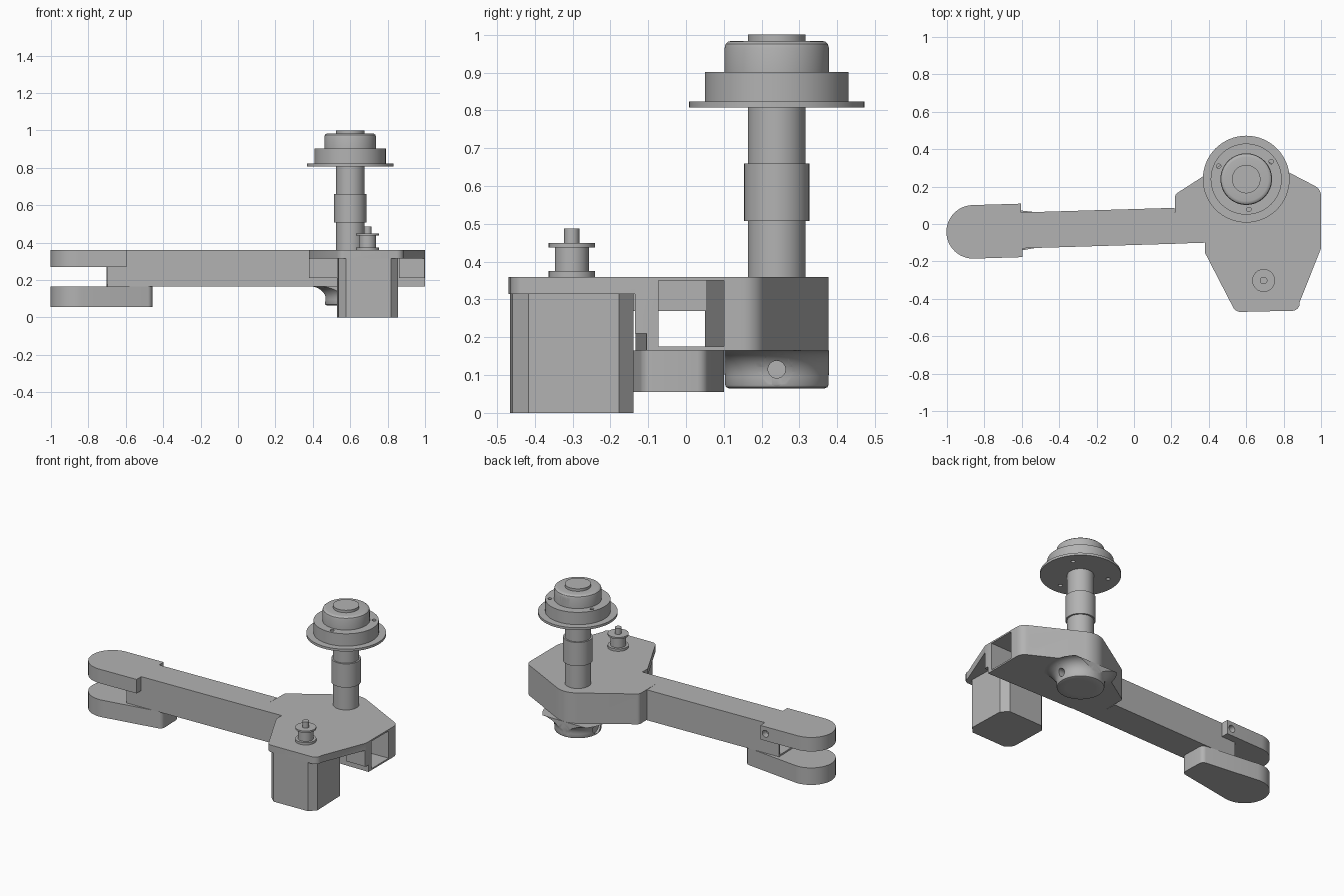
import bpy, bmesh, math
from mathutils import Matrix, Vector

if "Cube" in bpy.data.objects:
    bpy.data.objects.remove(bpy.data.objects["Cube"])

GREY = (0.45, 0.45, 0.45, 1)
metal = bpy.data.materials.new("plain grey metal")
metal.use_nodes = True
metal.diffuse_color = GREY
metal.node_tree.nodes["Principled BSDF"].inputs["Base Color"].default_value = GREY

TILT = 0.03                      # the arm and motor are turned slightly
END = (-0.86, -0.042, 0)         # pivot centre at the arm tip
MOTOR = (0.693, -0.302, 0)
POST = (0.6, 0.24, 0)


def finish(name, bm, origin=(0, 0, 0), turn=0):
    bm.transform(Matrix.Translation(origin) @ Matrix.Rotation(turn, 4, 'Z'))
    bmesh.ops.recalc_face_normals(bm, faces=bm.faces)
    mesh = bpy.data.meshes.new(name)
    bm.to_mesh(mesh)
    bm.free()
    mesh.materials.append(metal)
    ob = bpy.data.objects.new(name, mesh)
    bpy.context.collection.objects.link(ob)
    return ob


def prism(name, pts, z0, z1, origin=(0, 0, 0), turn=0):
    bm = bmesh.new()
    face = bm.faces.new([bm.verts.new((x, y, z0)) for x, y in pts])
    ext = bmesh.ops.extrude_face_region(bm, geom=[face])
    top = [v for v in ext["geom"] if isinstance(v, bmesh.types.BMVert)]
    bmesh.ops.translate(bm, verts=top, vec=(0, 0, z1 - z0))
    return finish(name, bm, origin, turn)


def box(name, x0, x1, y0, y1, z0, z1, origin=(0, 0, 0), turn=0):
    return prism(name, [(x0, y0), (x1, y0), (x1, y1), (x0, y1)], z0, z1, origin, turn)


def lathe(name, profile, origin, steps=64):
    bm = bmesh.new()
    vs = [bm.verts.new((r, 0, z)) for r, z in profile]
    edges = [bm.edges.new(p) for p in zip(vs, vs[1:])]
    bmesh.ops.spin(bm, geom=vs + edges, cent=(0, 0, 0), axis=(0, 0, 1),
                   angle=math.tau, steps=steps)
    bmesh.ops.remove_doubles(bm, verts=bm.verts, dist=1e-5)
    return finish(name, bm, origin)


def rod(p0, p1, r, stretch=1):
    """Round cutter from p0 to p1; stretch widens it along x into a slot."""
    a, b = Vector(p0), Vector(p1)
    bm = bmesh.new()
    bmesh.ops.create_cone(bm, cap_ends=True, segments=32, radius1=r, radius2=r,
                          depth=(b - a).length)
    bm.transform((b - a).to_track_quat('Z', 'Y').to_matrix().to_4x4())
    for v in bm.verts:
        v.co.x += math.copysign((stretch - 1) * r, v.co.x) if stretch > 1 else 0
    return finish("cutter", bm, (a + b) / 2)


def cut(ob, *cutters):
    for c in cutters:
        m = ob.modifiers.new("cut", 'BOOLEAN')
        m.operation, m.solver, m.object = 'DIFFERENCE', 'EXACT', c
        bpy.context.view_layer.objects.active = ob
        bpy.ops.object.modifier_apply(modifier=m.name)
        bpy.data.objects.remove(c)


def arc(cx, cy, r, a0, a1, n=20):
    angles = [math.radians(a0 + (a1 - a0) * i / n) for i in range(n + 1)]
    return [(cx + r * math.cos(a), cy + r * math.sin(a)) for a in angles]


def local(x, y, z, origin=END):
    return Matrix.Translation(origin) @ Matrix.Rotation(TILT, 4, 'Z') @ Vector((x, y, z))


def drill(x, y, r, z0, z1, origin=END):
    return rod(local(x, y, z0, origin), local(x, y, z1, origin), r)


def tube_bore():
    return box("cutter", 0.1, 2, -0.087, 0.087, 0.175, 0.35, END, TILT)


# Bracket: one outline, hollowed for the tube and stepped for the motor
outline = (arc(0.245, 0.145, 0.025, 180, 124, 4)
           + arc(POST[0], POST[1], 0.137, 124, 62)
           + arc(0.94, 0.15, 0.06, 62, 0, 6)
           + [(1.0, -0.13), (0.885, -0.42)]
           + arc(0.845, -0.422, 0.042, -20, -85, 5)
           + arc(0.57, -0.425, 0.045, 268, 208, 5)
           + [(0.38, -0.155), (0.38, -0.1), (0.22, -0.105)])
bracket = prism("bracket", outline, 0.165, 0.36)
cut(bracket,
    box("cutter", 0.1, 1.1, -0.6, -0.135, 0.1, 0.315),
    box("cutter", 0.53, 0.86, -0.6, -0.108, 0.1, 0.315),
    box("cutter", 0.3, 1.1, -0.6, -0.104, 0.1, 0.21),
    tube_bore(),
    drill(0, 0, 0.093, 0.25, 0.4, MOTOR),
    *[drill(x, y, 0.025, 0.25, 0.4, MOTOR) for x in (-0.12, 0.12) for y in (-0.12, 0.12)],
    *[rod((x, -0.3, 0.26), (x, -0.09, 0.26), 0.023, 1.7) for x in (0.455, 0.92)],
    *[rod((x, 0.13, 0.26), (x, 0.4, 0.26), 0.038) for x in (0.28, 0.92)])

# Square arm tube, notched at the tip for the upper clamp
arm = box("arm_tube", 0.16, 1.0805, -0.096, 0.096, 0.165, 0.36, END, TILT)
cut(arm, tube_bore(), box("cutter", 0, 0.26, -0.2, 0.2, 0.27, 0.5, END, TILT))

# Upper tip clamp
upper = prism("upper_clamp", arc(0, 0, 0.143, 90, 270, 32) + [(0.26, -0.143), (0.26, 0.143)],
              0.27, 0.36, END, TILT)
bolts = [(x, y) for x in (-0.08, 0.08) for y in (-0.08, 0.08)]
cut(upper, drill(0, 0, 0.055, 0.2, 0.4),
    *[drill(x, y, 0.025, 0.2, 0.4) for x, y in bolts],
    *[rod(local(0.225, s * 0.2, 0.315), local(0.225, s * 0.1, 0.315), 0.022) for s in (-1, 1)])

# Lower tip clamp with bearing bore
lower = prism("lower_clamp", arc(0, 0, 0.143, 78, 282, 36)
              + arc(0.37, -0.06, 0.03, 282, 360, 5) + arc(0.37, 0.06, 0.03, 0, 78, 5),
              0.055, 0.1645, END, TILT)
cut(lower, drill(0, 0, 0.085, 0.085, 0.2), drill(0, 0, 0.055, 0, 0.1),
    *[drill(x * 1.05, y * 1.05, 0.02, 0, 0.2) for x, y in bolts],
    *[drill(x, 0, 0.035, 0, 0.14) for x in (0.23, 0.33)])

# Motor with chamfered corners
h, c = 0.16, 0.12
motor = prism("motor", [(h, -c), (h, c), (c, h), (-c, h), (-h, c), (-h, -c), (-c, -h), (c, -h)],
              0, 0.3145, MOTOR, TILT)
pulley = lathe("motor_pulley", [(0, 0.314), (0.045, 0.314), (0.045, 0.36), (0.061, 0.36),
                                (0.061, 0.375), (0.045, 0.375), (0.045, 0.438), (0.061, 0.438),
                                (0.061, 0.449), (0.02, 0.449), (0.02, 0.487), (0, 0.487)], MOTOR)

# Bearing boss under the bracket, flared sideways and trimmed flat front and back
flare = [(0.137 + 0.07 * (1 - math.cos(t)), 0.095 + 0.07 * math.sin(t))
         for t in (i * math.pi / 16 for i in range(9))]
boss = lathe("bearing_boss", [(0, 0.065), (0.127, 0.065), (0.134, 0.068), (0.137, 0.075)]
             + flare + [(0, 0.165)], POST)
cut(boss, box("cutter", 0, 1.2, 0, 0.102, 0, 0.3), box("cutter", 0, 1.2, 0.378, 0.6, 0, 0.3),
    rod((0.6, 0.24, 0), (0.6, 0.24, 0.072), 0.085))
px, py = POST[:2]
for dx, dy in ((1, 0), (-1, 0), (0, 1)):
    def at(d):
        return (px + dx * d, py + dy * d, 0.115)
    cut(boss, rod(at(0.12), at(0.3), 0.042), rod(at(0.09), at(0.2), 0.023))

# Post with sleeve, and the stepped hub on top
post = lathe("post", [(0, 0.355), (0.076, 0.355), (0.076, 0.508), (0.086, 0.508), (0.086, 0.66),
                      (0.076, 0.66), (0.076, 1.0), (0, 1.0)], POST)
hub = lathe("flanged_hub", [(0.07, 0.808), (0.232, 0.808), (0.232, 0.823), (0.19, 0.823),
                            (0.19, 0.902), (0.138, 0.902), (0.138, 0.965), (0.135, 0.976),
                            (0.128, 0.982), (0.118, 0.984), (0.07, 0.984), (0.07, 0.808)], POST)
ring = arc(px, py, 0.163, 35, 275, 2)
cut(hub, *[rod((x, y, 0.7), (x, y, 0.95), 0.012) for x, y in ring],
    rod((px, py + 0.11, 0.94), (px, py + 0.2, 0.94), 0.032),
    rod((px, py + 0.09, 0.94), (px, py + 0.15, 0.94), 0.016))

# Smooth round surfaces, keep hard edges
bpy.ops.object.select_all(action='DESELECT')
for ob in (bracket, arm, upper, lower, motor, pulley, boss, post, hub):
    ob.select_set(True)
    bpy.context.view_layer.objects.active = ob
bpy.ops.object.shade_smooth_by_angle(angle=math.radians(30))
